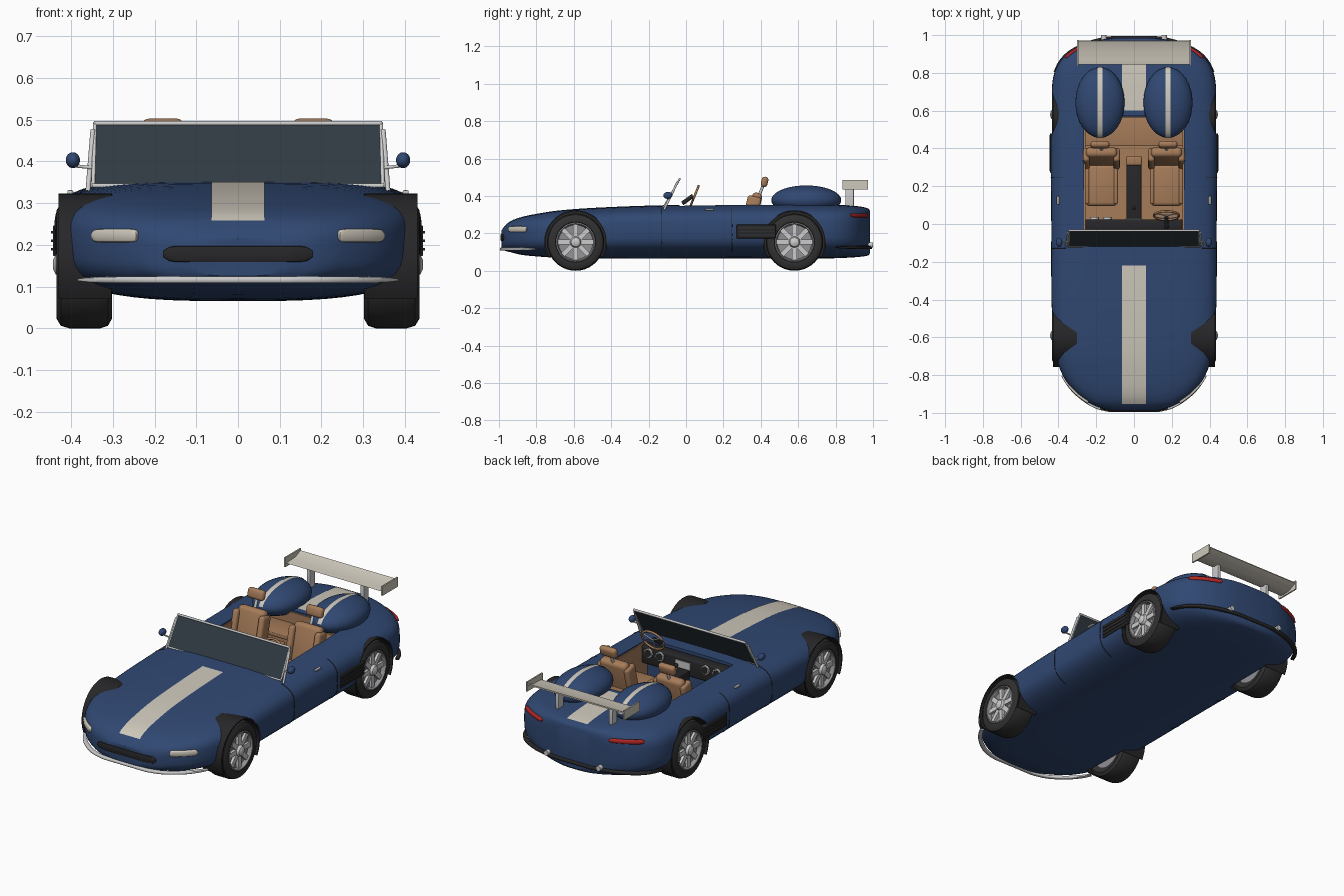
import bpy, bmesh
from math import sin, cos, pi, radians, copysign
from mathutils import Vector, Matrix

if "Cube" in bpy.data.objects:
    bpy.data.objects.remove(bpy.data.objects["Cube"])

def mat(name, r, g, b):
    m = bpy.data.materials.new(name)
    m.diffuse_color = (r, g, b, 1)
    m.use_nodes = True
    m.node_tree.nodes["Principled BSDF"].inputs["Base Color"].default_value = m.diffuse_color
    return m

BLUE = mat("blue paint", .03, .065, .17)
CREAM = mat("cream", .62, .58, .5)
TAN = mat("tan leather", .38, .2, .1)
BLACK = mat("black", .02, .02, .022)
RUBBER = mat("rubber", .03, .03, .03)
GLASS = mat("tinted glass", .03, .042, .055)
CHROME = mat("chrome", .6, .6, .62)
RIM = mat("rim grey", .28, .28, .3)
RED = mat("red lamp", .45, .02, .02)

def finish(name, bm, m, angle=35):
    bmesh.ops.remove_doubles(bm, verts=bm.verts, dist=1e-5)
    bmesh.ops.recalc_face_normals(bm, faces=bm.faces)
    me = bpy.data.meshes.new(name)
    bm.to_mesh(me)
    bm.free()
    if m:
        me.materials.append(m)
    ob = bpy.data.objects.new(name, me)
    bpy.context.collection.objects.link(ob)
    smooth(ob, angle)
    return ob

def smooth(ob, angle=35):
    bpy.ops.object.select_all(action='DESELECT')
    ob.select_set(True)
    bpy.context.view_layer.objects.active = ob
    bpy.ops.object.shade_smooth_by_angle(angle=radians(angle))

def loft(name, rings, m, closed=True, caps=True, angle=35):
    bm = bmesh.new()
    vs = [[bm.verts.new(p) for p in r] for r in rings]
    n = len(vs[0])
    for a, b in zip(vs, vs[1:]):
        for i in range(n if closed else n - 1):
            j = (i + 1) % n
            bm.faces.new((a[i], a[j], b[j], b[i]))
    if caps:
        bm.faces.new(vs[0])
        bm.faces.new(vs[-1])
    return finish(name, bm, m, angle)

def box(name, c, size, m, bevel=0, rot=0):
    bm = bmesh.new()
    bmesh.ops.create_cube(bm, size=1, matrix=Matrix.Diagonal((*size, 1)))
    if bevel:
        bmesh.ops.bevel(bm, geom=bm.edges[:], offset=bevel, segments=3, profile=.5, affect='EDGES')
    bm.transform(Matrix.Translation(c) @ Matrix.Rotation(radians(rot), 4, 'X'))
    return finish(name, bm, m)

def ball(name, c, r, m):
    bm = bmesh.new()
    bmesh.ops.create_uvsphere(bm, u_segments=32, v_segments=18, radius=1)
    bm.transform(Matrix.Translation(c) @ Matrix.Diagonal((*r, 1)))
    return finish(name, bm, m, 60)

def tube(name, pts, r, m, sides=10, closed=False):
    pts = [Vector(p) for p in pts]
    rings = []
    for i, p in enumerate(pts):
        if closed:
            t = pts[(i + 1) % len(pts)] - pts[i - 1]
        else:
            t = pts[min(i + 1, len(pts) - 1)] - pts[max(i - 1, 0)]
        u = t.cross(Vector((.13, .05, 1)) if abs(t.normalized().z) < .9 else Vector((1, 0, 0))).normalized()
        v = t.cross(u).normalized()
        rings.append([p + r * (cos(2 * pi * k / sides) * u + sin(2 * pi * k / sides) * v) for k in range(sides)])
    if closed:
        rings.append(rings[0])
    return loft(name, rings, m, caps=not closed, angle=50)

def lathe(name, prof, y, z, s, m, a0=0, a1=360, n=40):
    # profile of (radius, x) turned about an axle along x
    rings = [[(s * x, y + r * cos(a), z + r * sin(a)) for r, x in prof]
             for a in (radians(a0 + (a1 - a0) * i / n) for i in range(n + 1))]
    return loft(name, rings, m, closed=False, caps=False)

# body stations: y, half width, bottom, top
ST = [(-.987, .12, .125, .215), (-.97, .19, .108, .238), (-.94, .25, .1, .264), (-.88, .322, .085, .287),
      (-.8, .378, .077, .304), (-.7, .412, .07, .32), (-.55, .432, .066, .333), (-.3, .438, .065, .345),
      (0, .438, .065, .353), (.3, .44, .065, .357), (.6, .44, .065, .358), (.75, .432, .066, .356),
      (.83, .41, .068, .352), (.9, .355, .072, .347), (.95, .265, .077, .34), (.975, .18, .083, .332), (.985, .11, .095, .318)]

def station(y):
    i = max(k for k in range(len(ST) - 1) if k == 0 or ST[k][0] <= y)
    a, b = ST[i], ST[i + 1]
    p, q = ST[max(i - 1, 0)], ST[min(i + 2, len(ST) - 1)]
    h = b[0] - a[0]
    t = (y - a[0]) / h
    out = []
    for k in (1, 2, 3):
        ma = (b[k] - p[k]) / (b[0] - p[0]) * h
        mb = (q[k] - a[k]) / (q[0] - a[0]) * h
        out.append((2*t**3 - 3*t*t + 1) * a[k] + (t**3 - 2*t*t + t) * ma + (3*t*t - 2*t**3) * b[k] + (t**3 - t*t) * mb)
    return out

def half_width(y, z):
    w, lo, hi = station(y)
    t = abs(2 * z - lo - hi) / (hi - lo)
    n = 4 if 2 * z > lo + hi else 3
    return w * (1 - t**n)**(1 / n) if t < 1 else 0

def top_z(x, y):
    w, lo, hi = station(y)
    return (lo + hi) / 2 + (hi - lo) / 2 * max(0, 1 - (abs(x) / w)**4)**.25

def end_y(x, z, s):
    a, b = 0, .985
    for _ in range(24):
        c = (a + b) / 2
        a, b = (c, b) if half_width(s * c, z) > abs(x) else (a, c)
    return s * a

# body shell
rings = []
for i, a in enumerate(ST[:-1]):
    for k in range(3):
        y = a[0] + (ST[i + 1][0] - a[0]) * k / 3
        rings.append(y)
rings.append(ST[-1][0])
def section(y):
    w, lo, hi = station(y)
    pts = []
    for k in range(56):
        c, s = cos(2 * pi * k / 56), sin(2 * pi * k / 56)
        n = 4 if s > 0 else 3
        pts.append((w * copysign(abs(c)**(2 / n), c), y, (lo + hi) / 2 + (hi - lo) / 2 * copysign(abs(s)**(2 / n), s)))
    return pts
body = loft("body", [section(y) for y in rings], BLUE)

# cut cockpit and wheel wells
cutters = [box("cockpit_cutter", (0, .268, .31), (.53, .605, .37), None)]
for s in (1, -1):
    for y in (-.59, .58):
        cutters.append(lathe("well_cutter", [(0, .302), (.166, .302), (.166, .6), (0, .6)], y, .155, s, None))
bpy.context.view_layer.objects.active = body
for c in cutters:
    md = body.modifiers.new("cut", 'BOOLEAN')
    md.operation, md.solver, md.object = 'DIFFERENCE', 'EXACT', c
    bpy.ops.object.modifier_apply(modifier=md.name)
    bpy.data.objects.remove(c)
smooth(body)

# cockpit lining
box("cockpit_floor", (0, .268, .13), (.528, .6, .008), TAN)
for s in (1, -1):
    box("cockpit_side", (s * .262, .268, .235), (.008, .6, .215), TAN)
box("cockpit_back", (0, .566, .24), (.525, .008, .22), TAN)
box("rear_shelf", (0, .49, .28), (.52, .15, .02), TAN, .004)
box("tunnel", (0, .17, .205), (.078, .3, .15), BLACK, .008)
box("armrest", (0, .335, .21), (.085, .05, .165), TAN, .01)
tube("gear_lever", [(0, .09, .28), (0, .085, .315)], .004, CHROME)
ball("gear_knob", (0, .085, .32), (.011, .011, .011), BLACK)
box("dashboard", (0, -.005, .29), (.52, .06, .1), BLACK, .012)
box("dash_panel", (0, .026, .3), (.09, .006, .04), CHROME)
for x in (-.21, -.14, .14, .21):
    tube("gauge", [(x, .02, .31), (x, .036, .31)], .024, CHROME, 20)
    tube("gauge_face", [(x, .034, .31), (x, .038, .31)], .019, BLACK, 20)

# seats, fairings and their stripes
for s in (1, -1):
    x = s * .172
    box("seat_cushion", (x, .205, .19), (.165, .22, .09), TAN, .02)
    box("seat_back", (x, .355, .295), (.165, .055, .25), TAN, .022, -14)
    for d in (-1, 1):
        box("seat_bolster", (x + d * .08, .345, .3), (.035, .075, .2), TAN, .015, -14)
        box("cushion_bolster", (x + d * .076, .205, .2), (.022, .2, .09), TAN, .009)
    tube("headrest_post", [(x, .39, .4), (x, .418, .47)], .008, CHROME)
    box("headrest", (s * .18, .42, .475), (.1, .036, .056), TAN, .016, -14)
    ball("fairing", (s * .18, .643, .378), (.13, .187, .078), BLUE)
    arc = [radians(a) for a in range(4, 177, 6)]
    loft("fairing_stripe", [[(s * .18 + d, .643 + .189 * cos(a), .378 + .08 * sin(a)) for d in (-.012, .012)] for a in arc],
         CREAM, closed=False, caps=False)

# steering wheel
M = Matrix.Translation((.172, .045, .398)) @ Matrix.Rotation(radians(68), 4, 'X')
tube("steering_wheel", [M @ Vector((.066 * cos(k * pi / 16), .06 * sin(k * pi / 16), 0)) for k in range(32)], .006, TAN, closed=True)
for a in (0, 120, 240):
    tube("steering_spoke", [M @ Vector((0, 0, 0)), M @ Vector((.06 * sin(radians(a + 180)), .057 * cos(radians(a + 180)), 0))], .004, CHROME)
tube("steering_column", [M @ Vector((0, 0, .008)), (.172, -.02, .36)], .011, BLACK)

# painted stripes
def stripe(name, y0, y1):
    ys = [y0 + (y1 - y0) * i / 40 for i in range(41)]
    loft(name, [[(x, y, top_z(x, y) + .0025) for x in (-.063, -.03, 0, .03, .063)] for y in ys], CREAM, closed=False, caps=False)
stripe("hood_stripe", -.952, -.22)
stripe("tail_stripe", .6, .955)

# strips wrapped round the nose and tail
def band(name, x0, x1, z, h, d, s, m, zq=None, n=28):
    zq = zq or z
    rr = []
    for i in range(n + 1):
        x = x0 + (x1 - x0) * i / n
        ya, yb = end_y(x - .004, zq, s), end_y(x + .004, zq, s)
        nr = Vector((-(yb - ya), .008, 0)).normalized() * s
        p = Vector((x, end_y(x, zq, s), z))
        e = (1 - abs(2 * i / n - 1)**10)**.5 * .6 + .4
        rr.append([p + nr * d * copysign(abs(cos(a))**.6, cos(a)) + Vector((0, 0, h * e * copysign(abs(sin(a))**.5, sin(a))))
                   for a in (2 * pi * k / 12 for k in range(12))])
    loft(name, rr, m, angle=50)
band("grille", -.178, .178, .178, .02, .007, -1, BLACK)
band("front_bumper", -.375, .375, .116, .008, .011, -1, CHROME, .16, 48)
band("rear_bumper", -.415, .415, .125, .009, .011, 1, BLACK, .16, 48)
for s in (1, -1):
    band("headlight", s * .293 - .053, s * .293 + .053, .222, .016, .009, -1, CREAM)
    band("tail_light", s * .283 - .078, s * .283 + .078, .296, .011, .009, 1, RED)
    tube("exhaust_tip", [(s * .16, .94, .138), (s * .16, 1, .138)], .014, CHROME, 16)

# wheels, arches and side fittings
for s in (1, -1):
    for pos, y in (("front", -.59), ("rear", .58)):
        z = .153
        lathe(pos + "_arch_liner", [(.02, .303), (.161, .303), (.161, .43), (.168, .43), (.168, .303)], y, .155, s, BLACK, -30, 210)
        lathe(pos + "_tyre", [(.1, .31), (.13, .302), (.147, .312), (.153, .33), (.153, .405), (.147, .425), (.13, .435), (.108, .434), (.1, .425), (.1, .31)],
              y, z, s, RUBBER)
        lathe(pos + "_rim", [(0, .31), (.1, .31), (.1, .405), (.105, .432), (.099, .434), (.092, .412), (0, .405)], y, z, s, RIM)
        lathe(pos + "_hub_cap", [(.03, .4), (.03, .425), (.024, .437), (.012, .443), (0, .444)], y, z, s, CHROME, n=24)
        for k in range(8):
            bm = bmesh.new()
            bmesh.ops.create_cube(bm, size=1, matrix=Matrix.Translation((s * .415, .06, 0)) @ Matrix.Diagonal((.018, .08, .026, 1)))
            bm.transform(Matrix.Translation((0, y, z)) @ Matrix.Rotation(k * pi / 4, 4, 'X'))
            finish(pos + "_wheel_spoke", bm, CHROME)
    box("side_vent", (s * .432, .375, .21), (.024, .21, .074), BLACK, .004)
    for k in range(3):
        box("vent_slat", (s * .444, .375, .19 + .02 * k), (.008, .19, .006), RUBBER)
    for y in (-.13, .245):
        zs = [.1 + .0115 * k for k in range(21)]
        tube("door_seam", [(s * (half_width(y, q) - .001), y, q) for q in zs], .0025, BLACK, 6)
    box("door_handle", (s * .402, .125, .326), (.014, .045, .01), CHROME, .003)
    # mirror and windscreen supports
    ball("mirror", (s * .396, -.097, .403), (.017, .024, .019), BLUE)
    tube("mirror_stem", [(s * .396, -.097, .39), (s * .35, -.095, .385)], .004, CHROME)
    tube("windscreen_leg", [(s * .348, -.045, .475), (s * .36, -.118, .325)], .006, CHROME)
    tube("windscreen_side", [(s * .343, -.033, .492), (s * .347, -.118, .342)], .005, CHROME)
    # wing posts and end plates
    box("wing_post", (s * .165, .875, .395), (.022, .045, .11), CHROME, .004)
    box("wing_end_plate", (s * .298, .905, .46), (.008, .137, .052), CREAM)

# windscreen
box("windscreen", (0, -.0765, .416), (.685, .006, .17), GLASS, 0, -30)
tube("windscreen_top", [(-.345, -.034, .491), (.345, -.034, .491)], .006, CHROME)
tube("windscreen_base", [(-.35, -.119, .342), (.35, -.119, .342)], .005, CHROME)

# rear wing
sec = [(.845, .452), (.87, .442), (.92, .445), (.972, .47), (.97, .476), (.92, .457), (.87, .456)]
loft("rear_wing", [[(x, y, z) for y, z in sec] for x in (-.298, .298)], CREAM)
